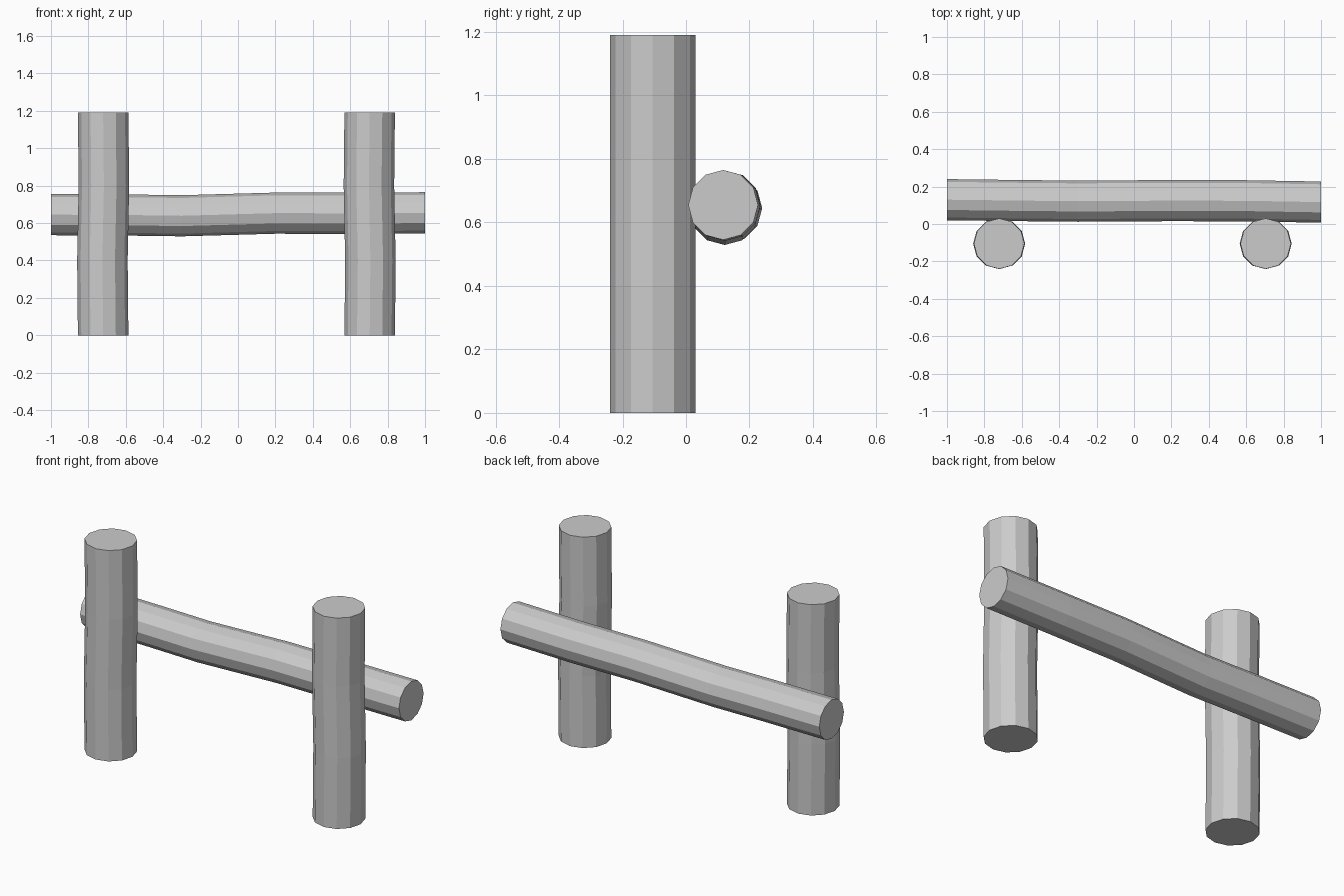
import bpy, bmesh, math
from mathutils import Vector

if "Cube" in bpy.data.objects:
    bpy.data.objects.remove(bpy.data.objects["Cube"])

SIDES = 12


def log(name, centres, radius, u, v):
    """Low-poly log: rings around a slightly bent centre line, capped at both ends."""
    bm = bmesh.new()
    u, v = Vector(u), Vector(v)
    rings = []
    for c in centres:
        ring = []
        for i in range(SIDES):
            a = 2 * math.pi * i / SIDES
            ring.append(bm.verts.new(Vector(c) + radius * (math.cos(a) * u + math.sin(a) * v)))
        rings.append(ring)
    for a, b in zip(rings, rings[1:]):
        for i in range(SIDES):
            j = (i + 1) % SIDES
            bm.faces.new((a[i], a[j], b[j], b[i]))
    bm.faces.new(rings[0])
    bm.faces.new(rings[-1])
    bmesh.ops.recalc_face_normals(bm, faces=bm.faces)
    mesh = bpy.data.meshes.new(name)
    bm.to_mesh(mesh)
    bm.free()
    obj = bpy.data.objects.new(name, mesh)
    bpy.context.collection.objects.link(obj)
    return obj


# Two upright posts, bowed in mirrored directions
POST_BOW = [(0, 0.0), (0.4, 0.004), (0.8, -0.004), (1.19, 0.0)]
for name, x, side in (("left_post", -0.721, -1), ("right_post", 0.704, 1)):
    path = [(x + side * bow, -0.105, z) for z, bow in POST_BOW]
    log(name, path, 0.135, (1, 0, 0), (0, 1, 0))

# Horizontal rail behind the posts, gently wavy
RAIL_PATH = [(-1, 0.13, 0.645), (-0.6, 0.125, 0.643), (-0.3, 0.122, 0.639),
             (0.2, 0.125, 0.653), (0.6, 0.124, 0.652), (1, 0.117, 0.655)]
log("cross_rail", RAIL_PATH, 0.11, (0, 1, 0), (0, 0, 1))
